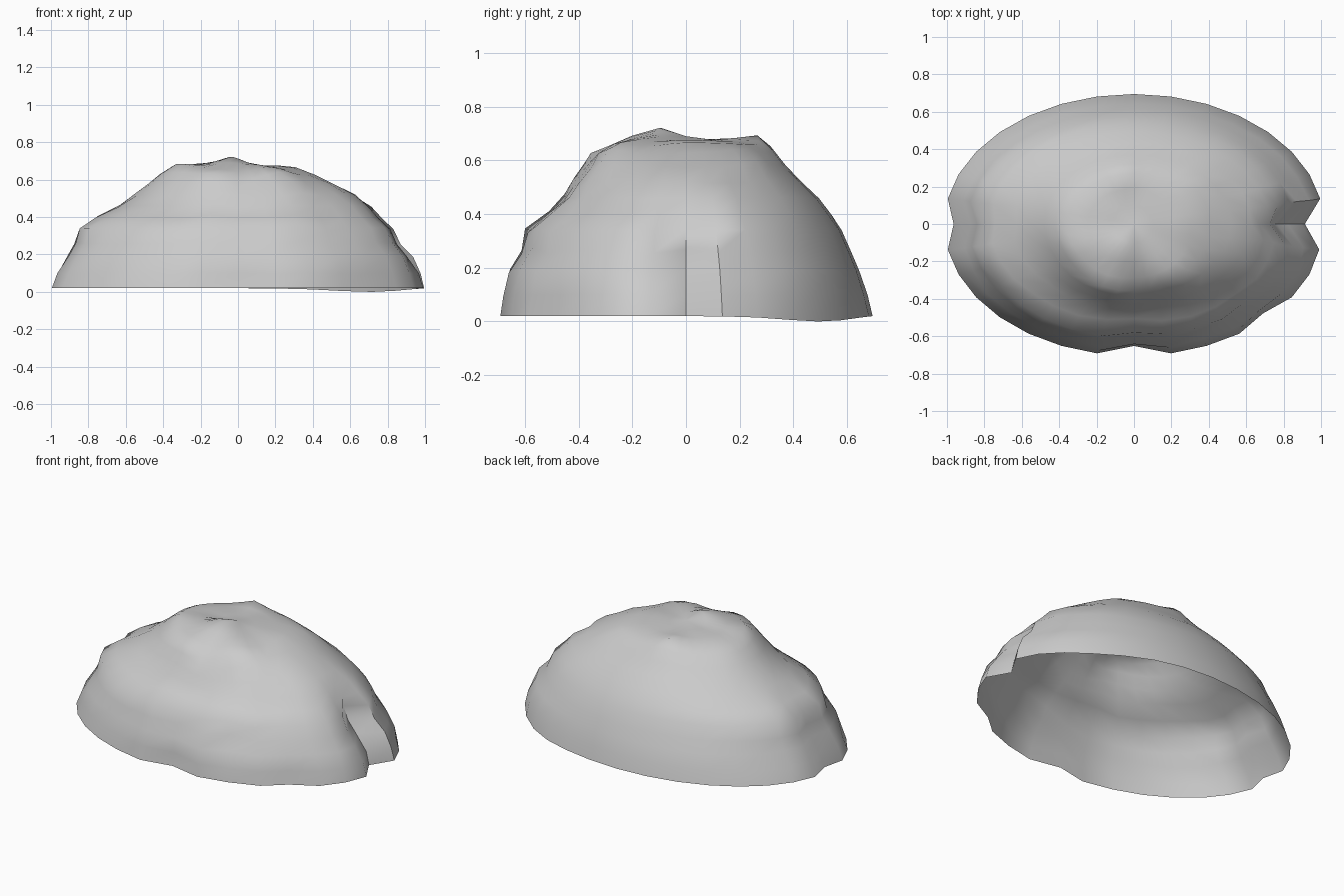
import bpy, bmesh, math
from mathutils import Vector, noise

if "Cube" in bpy.data.objects:
    bpy.data.objects.remove(bpy.data.objects["Cube"])

SEG = 32
# height, then reach to the right, back, left and front
PROFILE = [
    (0.02, 1.015, 0.695, 1.015, 0.705), (0.10, 0.995, 0.675, 0.98, 0.69),
    (0.19, 0.95, 0.645, 0.93, 0.67), (0.26, 0.885, 0.615, 0.89, 0.625),
    (0.34, 0.85, 0.58, 0.86, 0.61), (0.40, 0.79, 0.54, 0.77, 0.53),
    (0.46, 0.72, 0.495, 0.64, 0.465), (0.52, 0.63, 0.43, 0.55, 0.43),
    (0.58, 0.52, 0.37, 0.48, 0.385), (0.63, 0.41, 0.32, 0.42, 0.355),
    (0.66, 0.31, 0.27, 0.36, 0.29), (0.675, 0.21, 0.19, 0.25, 0.2),
    (0.68, 0.10, 0.09, 0.12, 0.10)]

# vertical notches: segment -> (base depth factor, upper depth factor)
NOTCH = {0: (0.90, 0.86), 31: (0.995, 0.975), 16: (0.95, 0.945), 24: (0.925, 0.95), 28: (0.96, 0.98)}

# small peaks and hollows on the crown: x, y, height, width
BUMPS = [(-0.06, -0.12, 0.045, 0.09), (-0.07, 0.27, 0.03, 0.07),
         (-0.30, -0.12, 0.02, 0.08), (0.02, -0.36, -0.03, 0.08),
         (0.30, -0.28, 0.02, 0.08), (0.35, 0.24, 0.015, 0.08)]


def crown(x, y):
    return sum(h * math.exp(-((x - bx) ** 2 + (y - by) ** 2) / w ** 2)
               for bx, by, h, w in BUMPS)


# Crumpled, hollow dome
bm = bmesh.new()
rings = []
for r, (z, right, back, left, front) in enumerate(PROFILE):
    ring = []
    for s in range(SEG):
        a = 2 * math.pi * s / SEG
        c, d = math.cos(a), math.sin(a)
        x = c * (right if c > 0 else left)
        y = d * (back if d > 0 else front)
        k = 1.0
        if s in NOTCH and r < 7:
            low, high = NOTCH[s]
            k = low if r < 2 else high
            if r > 4:
                k = (k + 1) / 2
        # rougher on the front than the back
        rough = (0.6 - 0.4 * d) * min(1, r / 3)
        n = noise.noise(Vector((x * 4, y * 4, z * 9)))
        k += 0.04 * rough * n
        h = z + 0.025 * rough * noise.noise(Vector((x * 5 + 7, y * 5, z * 3)))
        if r > 5:
            h += crown(x * k, y * k)
        if r == 0:   # slight dip of the rim at the back right
            h -= 0.02 * math.exp(-((a - math.radians(46)) / 0.35) ** 2)
        ring.append(bm.verts.new((x * k, y * k, h)))
    rings.append(ring)

for lower, upper in zip(rings, rings[1:]):
    for s in range(SEG):
        t = (s + 1) % SEG
        bm.faces.new((lower[s], lower[t], upper[t], upper[s]))
tip = bm.verts.new((0, 0, 0.685 + crown(0, 0)))
for s in range(SEG):
    bm.faces.new((rings[-1][s], rings[-1][(s + 1) % SEG], tip))

mesh = bpy.data.meshes.new("rocky_dome")
bm.to_mesh(mesh)
bm.free()
dome = bpy.data.objects.new("rocky_dome", mesh)
bpy.context.collection.objects.link(dome)
bpy.context.view_layer.objects.active = dome
dome.select_set(True)
bpy.ops.object.shade_smooth_by_angle(angle=math.radians(50))
